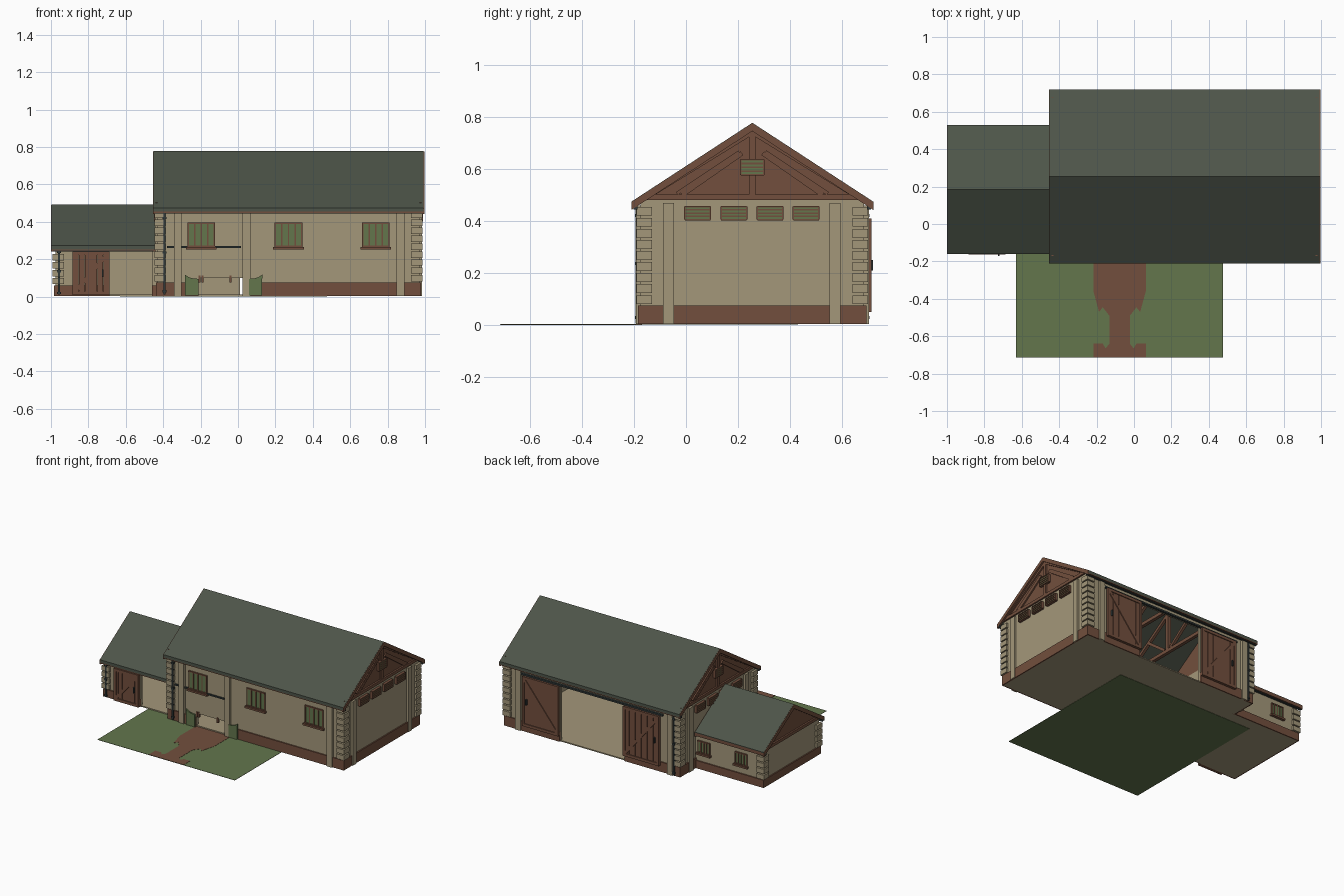
import bpy, bmesh
from mathutils import Vector, Matrix

cube = bpy.data.objects.get("Cube")
if cube:
    bpy.data.objects.remove(cube, do_unlink=True)


def material(name, r, g, b):
    m = bpy.data.materials.new(name)
    m.use_nodes = True
    m.diffuse_color = (r, g, b, 1)
    m.node_tree.nodes["Principled BSDF"].inputs["Base Color"].default_value = (r, g, b, 1)
    return m


CREAM = material("cream_plaster", .37, .31, .195)
BROWN = material("brown_timber", .17, .078, .047)
GREEN = material("leaf_green", .125, .18, .073)
SLATE = material("dark_slate", .075, .09, .067)
IRON = material("dark_iron", .03, .04, .04)


class Part:
    """Collects boxes, beams and prisms into one object."""

    def __init__(self, name, mat):
        self.name, self.mat, self.bm = name, mat, bmesh.new()

    def box(self, xs, ys, zs):
        size = [b - a for a, b in (xs, ys, zs)]
        mid = [(a + b) / 2 for a, b in (xs, ys, zs)]
        bmesh.ops.create_cube(self.bm, size=1,
                              matrix=Matrix.Translation(mid) @ Matrix.Diagonal((*size, 1)))
        return self

    def beam(self, p, q, w, d, side):
        p, q = Vector(p), Vector(q)
        a = (q - p).normalized()
        s = Vector(side)
        rot = Matrix((s, s.cross(a), a)).transposed().to_4x4()
        bmesh.ops.create_cube(self.bm, size=1, matrix=Matrix.Translation((p + q) / 2) @ rot
                              @ Matrix.Diagonal((d, w, (q - p).length, 1)))
        return self

    def prism(self, pts, offset):
        face = self.bm.faces.new([self.bm.verts.new(p) for p in pts])
        ext = bmesh.ops.extrude_face_region(self.bm, geom=[face])
        bmesh.ops.translate(self.bm, vec=offset,
                            verts=[v for v in ext["geom"] if isinstance(v, bmesh.types.BMVert)])
        return self

    def done(self):
        bmesh.ops.recalc_face_normals(self.bm, faces=self.bm.faces)
        me = bpy.data.meshes.new(self.name)
        self.bm.to_mesh(me)
        self.bm.free()
        me.materials.append(self.mat)
        bpy.context.collection.objects.link(bpy.data.objects.new(self.name, me))


def wall(part, xs, ys, zs, gaps=()):
    """Wall along x with openings given as (x0, x1, top)."""
    x = xs[0]
    for a, b, top in gaps:
        part.box((x, a), ys, zs)
        if top < zs[1]:
            part.box((a, b), ys, (top, zs[1]))
        x = b
    part.box((x, xs[1]), ys, zs)


def shell(name, xs, ys, top, plinth, front, back):
    T, P = .02, .009
    w = Part(name + "_walls", CREAM)
    wall(w, xs, (ys[0], ys[0] + T), (.004, top), front)
    wall(w, xs, (ys[1] - T, ys[1]), (.004, top), back)
    for x in (xs[0], xs[1] - T):
        w.box((x, x + T), (ys[0] + T, ys[1] - T), (.004, top))
    w.box(xs, ys, (.004, .012)).done()
    # plinth band around the base
    p = Part(name + "_plinth", BROWN)
    wx = (xs[0] - P, xs[1] + P)
    wall(p, wx, (ys[0] - P, ys[0]), (.004, plinth), [(a, b, 9) for a, b, _ in front])
    wall(p, wx, (ys[1], ys[1] + P), (.004, plinth), [(a, b, 9) for a, b, _ in back])
    for x in (wx[0], xs[1]):
        p.box((x, x + P), ys, (.004, plinth))
    p.done()


def quoins(name, xs, ys, z0, count, sides):
    q = Part(name, CREAM)
    for i in range(count):
        z = (z0 + i * .0425, z0 + i * .0425 + .034)
        w = .045
        for sx in sides:
            x = xs[0] if sx < 0 else xs[1]
            for y, sy in ((ys[0], -1), (ys[1], 1)):
                bx = sorted((x + sx * .016, x - sx * w))
                q.box(bx, sorted((y, y + sy * .015)), z)
                q.box(sorted((x, x + sx * .016)), sorted((y, y - sy * w)), z)
    q.done()


def roof(name, xs, ridge_y, half, eave, ridge):
    s, t = Part(name + "_slabs", SLATE), Part(name + "_edge_boards", BROWN)
    g = Part(name + "_gutters", IRON)
    for k in (-1, 1):
        ye = ridge_y + k * half

        def profile(x, top, th):
            return [(x, ridge_y, ridge - top), (x, ye, eave + .022 - top),
                    (x, ye, eave + .022 - top - th), (x, ridge_y, ridge - top - th)]
        s.prism(profile(xs[0] + .004, 0, .02), (xs[1] - xs[0] - .008, 0, 0))
        for x in (xs[0], xs[1] - .012):
            t.prism(profile(x, .002, .03), (.012, 0, 0))
        t.box(xs, sorted((ye, ye - k * .008)), (eave - .004, eave + .018))
        g.box(xs, sorted((ye - k * .008, ye - k * .024)), (eave - .008, eave + .01))
    for part in (s, t, g):
        part.done()


def gable(name, x, out, y, half, z0, z1, timbers=True):
    """Boarded gable with posts and braces on its outer face."""
    g = Part(name, BROWN)
    g.prism([(x, y - half, z0), (x, y + half, z0), (x, y, z1)], (-out * .015, 0, 0))
    f = x + out * .004
    g.box(sorted((x, x + out * .012)), (y - half, y + half), (z0, z0 + .022))
    if timbers:
        g.beam((f, y, z0), (f, y, z1 - .02), .024, .014, (1, 0, 0))
        for k in (-1, 1):
            g.beam((f, y + k * .27, z0 + .02), (f, y + k * .04, z0 + .18), .018, .012, (1, 0, 0))
            g.beam((f, y + k * half * .96, z0 + .012), (f, y, z1 - .012), .022, .014, (1, 0, 0))
            g.beam((f, y + k * .05, z0 + .185), (f, y + k * .29, z0 + .025), .014, .01, (1, 0, 0))
    g.done()


def window(name, x, y, out, w, z0, z1):
    """Shuttered window on a wall facing y."""
    near = lambda d: sorted((y, y + out * d))
    Part(name + "_pane", GREEN).box((x - w, x + w), near(.005), (z0, z1)).done()
    f = Part(name + "_frame", BROWN)
    for i in range(5):
        c = x + (i - 2) * w / 2
        f.box((c - .004, c + .004), near(.009), (z0, z1))
    for z in (z0, z1):
        f.box((x - w - .004, x + w + .004), near(.01), (z - .004, z + .004))
    f.box((x - w - .012, x + w + .012), near(.02), (z0 - .016, z0 - .003)).done()


def vent(name, x, out, y, w, z0, z1):
    near = lambda d: sorted((x, x + out * d))
    Part(name + "_pane", GREEN).box(near(.014), (y - w, y + w), (z0, z1)).done()
    f = Part(name + "_slats", BROWN)
    for i in range(5):
        z = z0 + (z1 - z0) * i / 4
        f.box(near(.019), (y - w, y + w), (z - .003, z + .003))
    for k in (-w, w):
        f.box(near(.019), (y + k - .003, y + k + .003), (z0, z1))
    f.done()


def door(name, xs, y, out, zs, flip):
    """Sliding plank door with a framed diagonal brace."""
    near = lambda a, b: sorted((y + out * a, y + out * b))
    d = Part(name, BROWN)
    n = 6
    step = (xs[1] - xs[0]) / n
    for i in range(n):
        d.box((xs[0] + i * step + .001, xs[0] + (i + 1) * step - .001), near(.001, .014), zs)
    for z in (zs[0], zs[1] - .02):
        d.box(xs, near(.012, .02), (z, z + .02))
    for x in (xs[0], xs[1] - .018):
        d.box((x, x + .018), near(.012, .02), zs)
    a, b = (xs[0] + .01, xs[1] - .01)[::-1 if flip else 1]
    yb = y + out * .016
    d.beam((a, yb, zs[0] + .015), (b, yb, zs[1] - .015), .02, .008, (0, 1, 0)).done()
    hx = b + (.025 if flip else -.025)
    zm = (zs[0] + zs[1]) / 2
    Part(name + "_handle", IRON).box((hx - .004, hx + .004), near(.012, .026), (zm - .02, zm + .02)).done()


# main barn
MX, MY, RY = (-.43, .97), (-.175, .685), .255
shell("barn", MX, MY, .48, .075, [(-.21, .024, .1)], [(.01, .53, .42)])
roof("barn_roof", (-.455, .997), RY, .465, .452, .777)
quoins("barn_quoins", MX, MY, .08, 9, (-1, 1))
for side, x, out in (("left", MX[1], 1), ("right", MX[0], -1)):
    gable(side + "_gable", x, out, RY, .425, .48, .755)
    vent(side + "_gable_vent", x, out, RY, .044, .577, .635)
    for i in range(4):
        vent(f"{side}_vent_{i}", x, out, .045 + i * .139, .049, .405, .455)

# pilasters
p = Part("pilasters", CREAM)
for x in (-.322, .046, .869):
    p.box((x - .021, x + .021), (MY[0] - .018, MY[0]), (.004, .46))
for x in (-.36, .86):
    p.box((x - .021, x + .021), (MY[1], MY[1] + .018), (.004, .46))
for y in (-.068, .572):
    p.box((MX[1], MX[1] + .015), (y - .021, y + .021), (.004, .468))
    p.box((MX[0] - .015, MX[0]), (y - .021, y + .021), (.004, .468))
p.done()

for i, x in enumerate((-.197, .27, .737)):
    window(f"barn_window_{i}", x, MY[0], -1, .07, .268, .392)
door("back_door_left", (.53, .82), MY[1] + .008, 1, (.05, .41), False)
door("back_door_right", (-.28, .01), MY[1] + .008, 1, (.05, .41), True)
Part("back_door_rail", IRON).box((-.3, .84), (MY[1], MY[1] + .016), (.412, .424)).done()

# roof trusses inside
t = Part("roof_trusses", BROWN)
for x in (-.08, .27, .62):
    t.box((x - .012, x + .012), (MY[0] + .02, MY[1] - .02), (.45, .475))
    t.box((x - .012, x + .012), (RY - .012, RY + .012), (.475, .74))
    for k in (-1, 1):
        t.beam((x, RY + k * .03, .48), (x, RY + k * .2, .61), .02, .02, (1, 0, 0))
        t.beam((x, RY + k * .41, .468), (x, RY, .738), .02, .02, (1, 0, 0))
t.done()

# small annex
AX, AY = (-.975, -.43), (-.135, .505)
shell("annex", AX, AY, .27, .06, [(-.687, -.46, .245)], [])
roof("annex_roof", (-1, -.44), .185, .345, .25, .492)
quoins("annex_quoins", AX, AY, .066, 4, (-1,))
gable("annex_gable", AX[0], -1, .185, .315, .265, .475, False)
door("annex_door", (-.885, -.687), AY[0] - .009, -1, (.008, .242), False)
Part("annex_door_rail", IRON).box((-.9, -.45), (AY[0] - .016, AY[0]), (.245, .255)).done()
for i, x in enumerate((-.8, -.5)):
    window(f"annex_window_{i}", x, AY[1], 1, .045, .125, .205)

# drainpipes and wall rail
d = Part("drainpipes", IRON)
for x, y, z in ((-.393, -.186, .46), (-.393, .696, .46), (-.957, -.146, .26)):
    d.box((x - .006, x + .006), (y - .008, y + .008), (.01, z))
    for k in (.05, .5, .9):
        d.box((x - .01, x + .01), (y - .01, y + .01), (z * k, z * k + .012))
d.box((-.38, .015), (-.184, -.175), (.26, .27)).done()

# low front hatch: curved green side panels and fence stubs
h = Part("hatch_side_panels", GREEN)
for k in (-1, 1):
    pts = [(.135, 0), (.205, 0), (.207, .112), (.185, .098), (.16, .091), (.135, .09)]
    h.prism([(-.077 + k * a, -.184, b + .005) for a, b in pts], (0, -.01, 0))
h.done()
f = Part("hatch_posts", BROWN)
for x in (-.205, -.19, -.04):
    f.box((x - .005, x + .005), (-.18, -.165), (.075, .112))
f.done()

# lawn and path
Part("lawn", GREEN).box((-.63, .475), (-.715, .43), (0, .002)).done()
half = [(.14, -.17), (.14, -.36), (.11, -.47), (.09, -.445), (.055, -.49),
        (.055, -.64), (.075, -.665), (.09, -.64), (.14, -.64), (.14, -.714)]
outline = [(a, b) for a, b in half] + [(-a, b) for a, b in reversed(half)]
Part("path", BROWN).prism([(-.077 + a, b, .002) for a, b in outline], (0, 0, .0015)).done()
